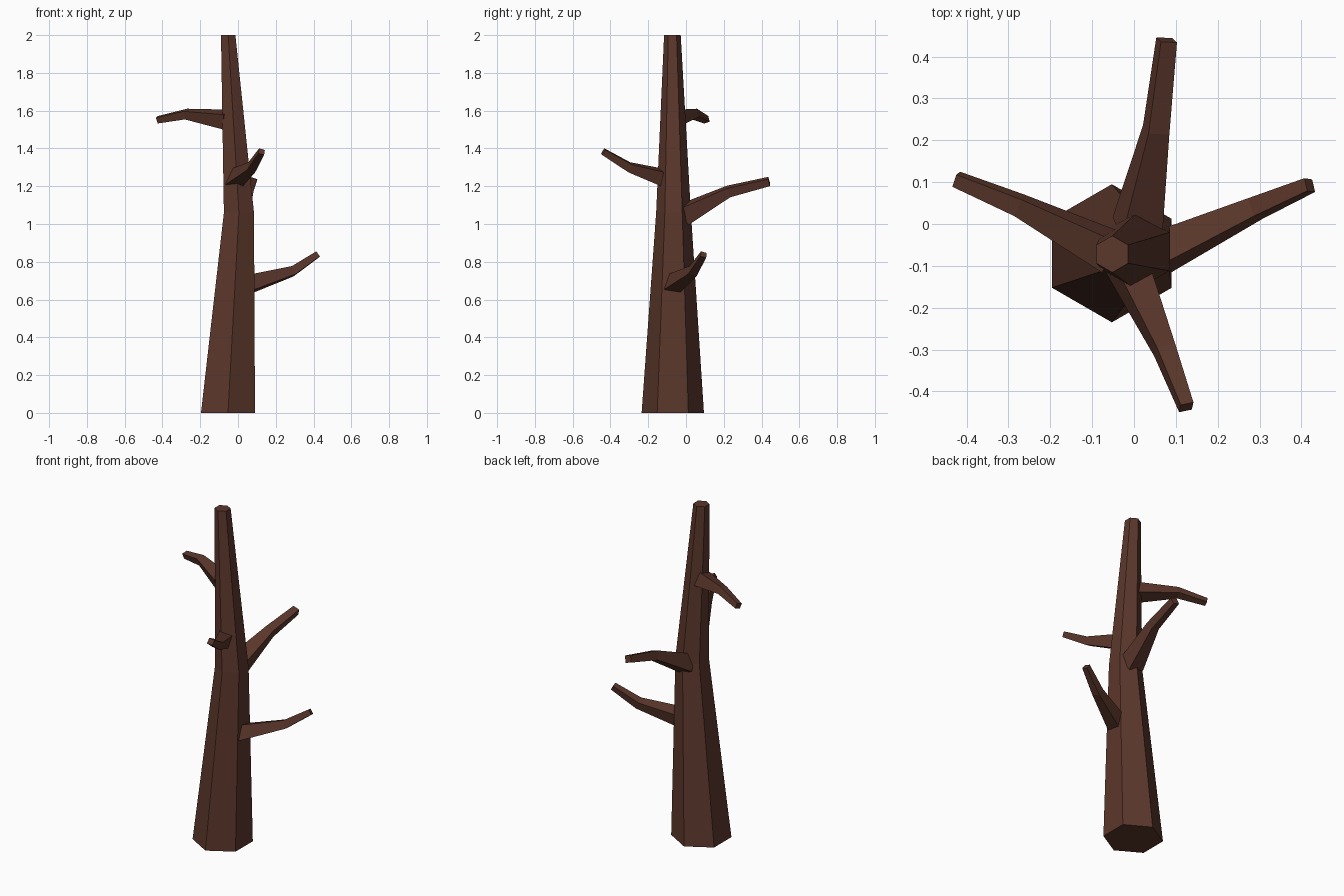
import bpy, bmesh, math
from mathutils import Vector

if "Cube" in bpy.data.objects:
    bpy.data.objects.remove(bpy.data.objects["Cube"])

bark = bpy.data.materials.new("bark")
bark.diffuse_color = (0.105, 0.038, 0.024, 1)
bark.use_nodes = True
bark.node_tree.nodes["Principled BSDF"].inputs["Base Color"].default_value = bark.diffuse_color


def loft(name, rings):
    """Skin a list of equal-length point rings and cap both ends."""
    bm = bmesh.new()
    loops = [[bm.verts.new(p) for p in ring] for ring in rings]
    n = len(loops[0])
    for a, b in zip(loops, loops[1:]):
        for i in range(n):
            j = (i + 1) % n
            bm.faces.new((a[i], a[j], b[j], b[i]))
    bm.faces.new(loops[0][::-1])
    bm.faces.new(loops[-1])
    bmesh.ops.recalc_face_normals(bm, faces=bm.faces)
    mesh = bpy.data.meshes.new(name)
    bm.to_mesh(mesh)
    bm.free()
    mesh.materials.append(bark)
    obj = bpy.data.objects.new(name, mesh)
    bpy.context.collection.objects.link(obj)
    return obj


def ring(center, u, v, radius, sides, turn):
    angles = [turn + math.tau * i / sides for i in range(sides)]
    return [Vector(center) + radius * (u * math.cos(a) + v * math.sin(a)) for a in angles]


def branch(name, path, sizes, roll):
    """Square section swept along a bent, tapering path."""
    pts = [Vector(p) for p in path]
    rings = []
    for i, p in enumerate(pts):
        d = (pts[min(i + 1, len(pts) - 1)] - pts[max(i - 1, 0)]).normalized()
        side = d.cross(Vector((0, 0, 1))).normalized()
        up = side.cross(d)
        rings.append(ring(p, side, up, sizes[i] / math.sqrt(2), 4, math.radians(45 + roll)))
    return loft(name, rings)


# Trunk: hexagonal, bent once, tapering upward
X, Y = Vector((1, 0, 0)), Vector((0, 1, 0))
loft("trunk", [ring(c, X, Y, r, 6, math.pi / 2) for c, r in (
    ((-0.053, -0.07, 0), 0.165),
    ((0.005, -0.066, 1.06), 0.092),
    ((-0.052, -0.072, 2.0), 0.044))])

# Branches: root, elbow, tip
branch("right_branch", [(0.06, -0.07, 0.68), (0.29, 0.037, 0.75), (0.42, 0.093, 0.838)],
       (0.085, 0.047, 0.032), 18)
branch("front_branch", [(-0.02, -0.09, 1.235), (0.073, -0.30, 1.3), (0.125, -0.438, 1.383)],
       (0.085, 0.046, 0.032), 18)
branch("back_branch", [(0.008, -0.01, 1.05), (0.053, 0.225, 1.172), (0.078, 0.44, 1.225)],
       (0.1, 0.052, 0.04), -18)
branch("left_branch", [(-0.055, -0.067, 1.552), (-0.275, 0.045, 1.582), (-0.425, 0.107, 1.552)],
       (0.085, 0.045, 0.032), 18)
